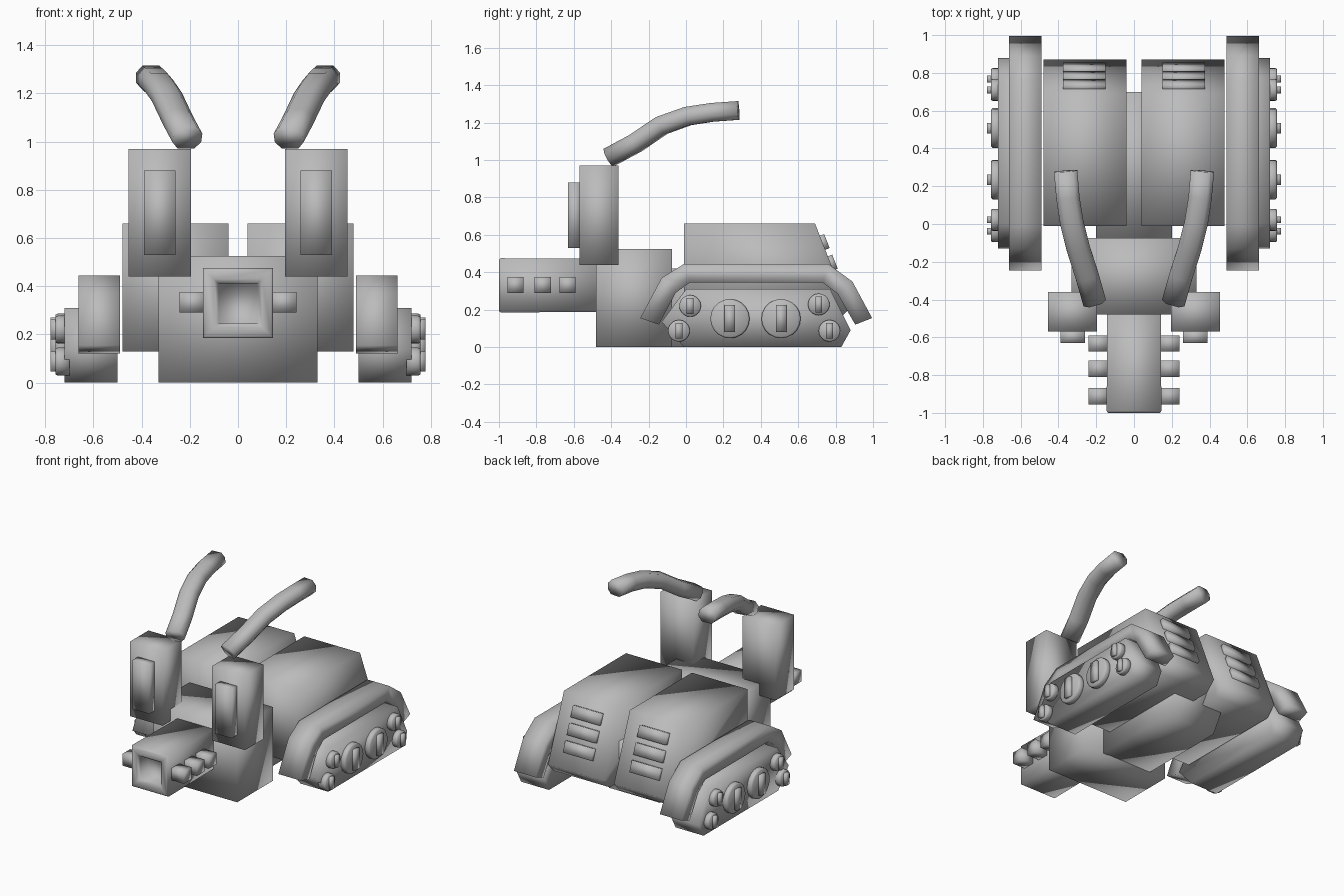
import bpy, bmesh, math
from mathutils import Vector

if "Cube" in bpy.data.objects:
    bpy.data.objects.remove(bpy.data.objects["Cube"])

grey = bpy.data.materials.new("hull_grey")
grey.diffuse_color = (0.5, 0.5, 0.5, 1)
grey.use_nodes = True
grey.node_tree.nodes["Principled BSDF"].inputs["Base Color"].default_value = grey.diffuse_color


def finish(bm, name, smooth=True):
    bmesh.ops.recalc_face_normals(bm, faces=bm.faces)
    for f in bm.faces:
        f.smooth = smooth
    me = bpy.data.meshes.new(name)
    bm.to_mesh(me)
    bm.free()
    me.materials.append(grey)
    ob = bpy.data.objects.new(name, me)
    bpy.context.collection.objects.link(ob)
    return ob


def mirror(ob):
    # copy across x = 0
    m = ob.modifiers.new("mirror", 'MIRROR')
    m.use_axis[0] = True
    return ob


def loft(name, rings):
    # skin equal-length rings of points and cap both ends
    bm = bmesh.new()
    rows = [[bm.verts.new(p) for p in r] for r in rings]
    n = len(rows[0])
    for a, b in zip(rows, rows[1:]):
        for i in range(n):
            j = (i + 1) % n
            bm.faces.new((a[i], a[j], b[j], b[i]))
    bm.faces.new(rows[0])
    bm.faces.new(rows[-1])
    return finish(bm, name)


def box(name, x0, x1, y0, y1, z0, z1):
    c = [(x0, z0), (x1, z0), (x1, z1), (x0, z1)]
    return loft(name, [[(x, y, z) for x, z in c] for y in (y0, y1)])


def side_profile(name, x0, x1, pts):
    # extrude a (y, z) outline along x
    return loft(name, [[(x, y, z) for y, z in pts] for x in (x0, x1)])


# Hull: tall front block and narrower rear spine
box("front_hull", -0.33, 0.33, -0.48, -0.075, 0, 0.525)
side_profile("rear_hull", -0.2, 0.2,
             [(-0.08, 0), (0.58, 0), (0.7, 0.2), (0.7, 0.42), (-0.08, 0.42)])

# Engine pods with sloped backs
mirror(side_profile("engine_pod", 0.04, 0.48,
                    [(-0.01, 0.13), (0.8, 0.13), (0.87, 0.2), (0.69, 0.66), (-0.01, 0.66)]))

# Vent slats stacked down the pod slope
along = Vector((0, 0.18, -0.46)).normalized()
out = Vector((0, 0.46, 0.18)).normalized()
for k in range(3):
    c = Vector((0, 0.69, 0.66)) + along * (0.11 + 0.118 * k)
    outline = [c + along * a + out * o for a, o in
               ((-0.04, -0.02), (0.04, -0.02), (0.04, 0.025), (-0.04, 0.025))]
    mirror(side_profile("vent_slat", 0.15, 0.375, [(p.y, p.z) for p in outline]))

# Cannon with a tapered square bore
def square(h, y):
    return [(sx * h, y, 0.33 + sz * h) for sx, sz in ((-1, -1), (1, -1), (1, 1), (-1, 1))]

loft("cannon", [
    [(x, -0.46, z) for x, _, z in square(0.142, 0)],
    square(0.145, -0.99), square(0.138, -1.0),
    square(0.1, -1.0), square(0.082, -0.985), square(0.08, -0.9)])
for y in (-0.912, -0.766, -0.633):
    mirror(box("cannon_stud", 0.13, 0.242, y - 0.043, y + 0.043, 0.29, 0.375))

# Shoulder towers with raised front plates
mirror(box("tower", 0.195, 0.455, -0.57, -0.36, 0.44, 0.97))
mirror(box("tower_plate", 0.26, 0.39, -0.63, -0.56, 0.53, 0.88))

# Swept-back horns on the towers
path = [Vector(p) for p in ((0.21, -0.41, 1.015), (0.25, -0.27, 1.09), (0.295, -0.13, 1.185),
                            (0.33, 0.01, 1.235), (0.35, 0.14, 1.255), (0.362, 0.28, 1.265))]
section = [(-0.062, -0.02), (-0.035, -0.05), (0.035, -0.05), (0.062, -0.02),
           (0.062, 0.02), (0.035, 0.05), (-0.035, 0.05), (-0.062, 0.02)]
rings = []
for i, p in enumerate(path):
    t = (path[min(i + 1, len(path) - 1)] - path[max(i - 1, 0)]).normalized()
    side = t.cross(Vector((0, 0, 1))).normalized()
    up = side.cross(t)
    rings.append([p + side * a + up * b for a, b in section])
mirror(loft("horn", rings))

# Tracks
mirror(side_profile("track", 0.5, 0.72,
                    [(-0.01, 0), (0.83, 0), (0.88, 0.09), (0.77, 0.31), (0, 0.31), (-0.13, 0.135)]))

# Fenders: angled band over each track
outer = [(-0.245, 0.155), (-0.13, 0.37), (-0.01, 0.445), (0.76, 0.445), (0.89, 0.35), (0.995, 0.155)]
inner = [(-0.145, 0.12), (-0.055, 0.29), (0.02, 0.345), (0.73, 0.345), (0.81, 0.285), (0.905, 0.12)]
mirror(loft("fender", [[(0.49, *a), (0.662, *a), (0.662, *b), (0.49, *b)]
                       for a, b in zip(outer, inner)]))

# Road wheels with upright hub bars: y, z, radius
wheels = [(0.235, 0.152, 0.105), (0.508, 0.152, 0.105), (0.022, 0.22, 0.058),
          (-0.038, 0.087, 0.058), (0.71, 0.228, 0.058), (0.767, 0.087, 0.058)]
for y, z, r in wheels:
    n = 20
    ring = [(math.cos(2 * math.pi * i / n), math.sin(2 * math.pi * i / n)) for i in range(n)]
    mirror(loft("wheel", [[(x, y + r * s * u, z + r * s * v) for u, v in ring]
                          for x, s in ((0.7, 1), (0.748, 1), (0.757, 0.92))]))
    w, h = (0.028, 0.072) if r > 0.1 else (0.018, 0.042)
    mirror(box("hub_bar", 0.74, 0.777, y - w, y + w, z - h, z + h))
